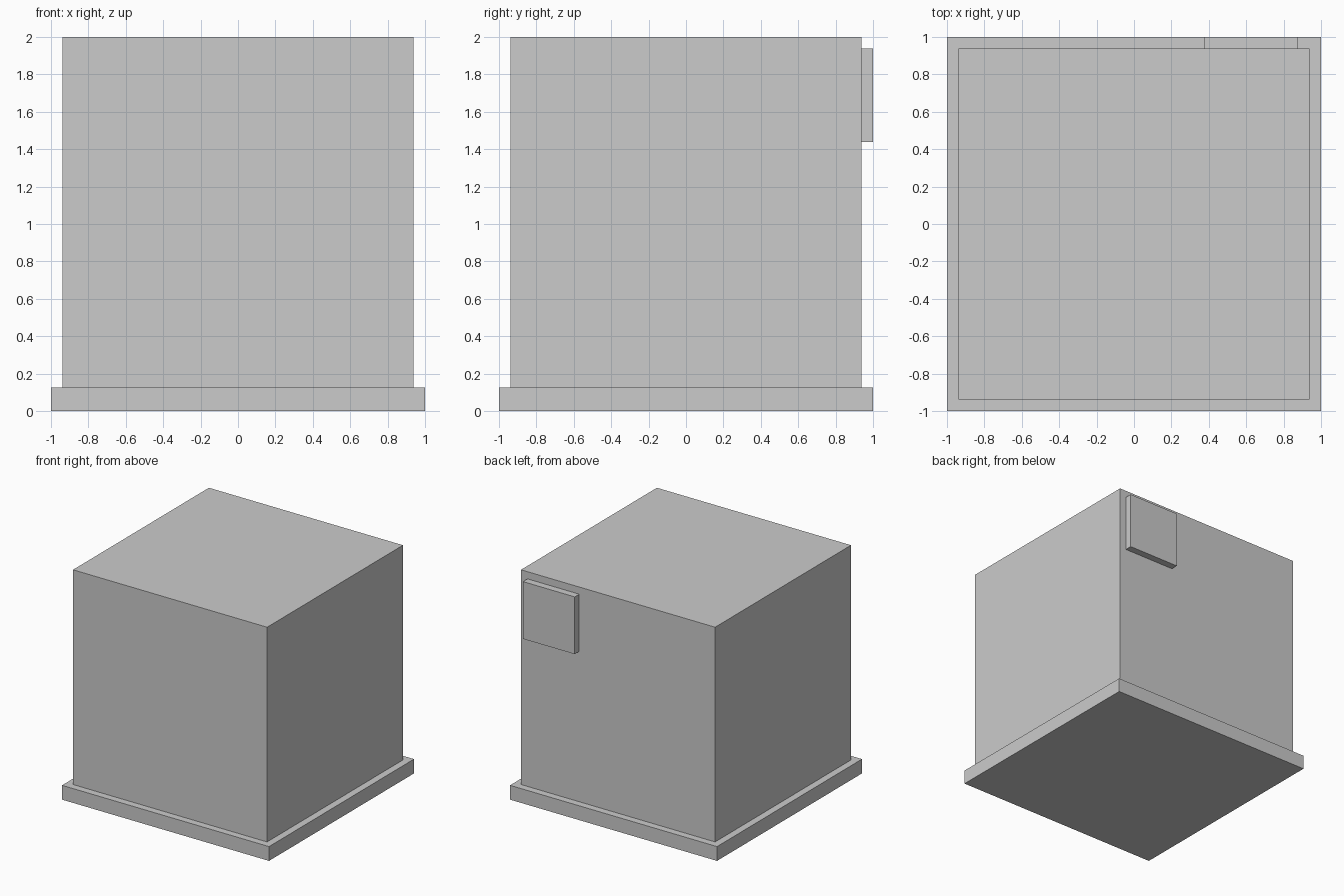
import bpy

if "Cube" in bpy.data.objects:
    bpy.data.objects.remove(bpy.data.objects["Cube"])


def box(name, lo, hi):
    """Add a flat-shaded box spanning two opposite corners."""
    centre = [(a + b) / 2 for a, b in zip(lo, hi)]
    bpy.ops.mesh.primitive_cube_add(size=1, location=centre)
    obj = bpy.context.object
    obj.name = name
    obj.scale = [b - a for a, b in zip(lo, hi)]
    bpy.ops.object.transform_apply(location=False, rotation=False, scale=True)
    return obj


# Base plinth
box("base", (-1, -1, 0), (1, 1, 0.125))

# Main block
box("body", (-0.9375, -0.9375, 0.125), (0.9375, 0.9375, 2))

# Raised square panel on the upper corner of the back
box("back_panel", (0.375, 0.9375, 1.4375), (0.875, 1, 1.9375))
